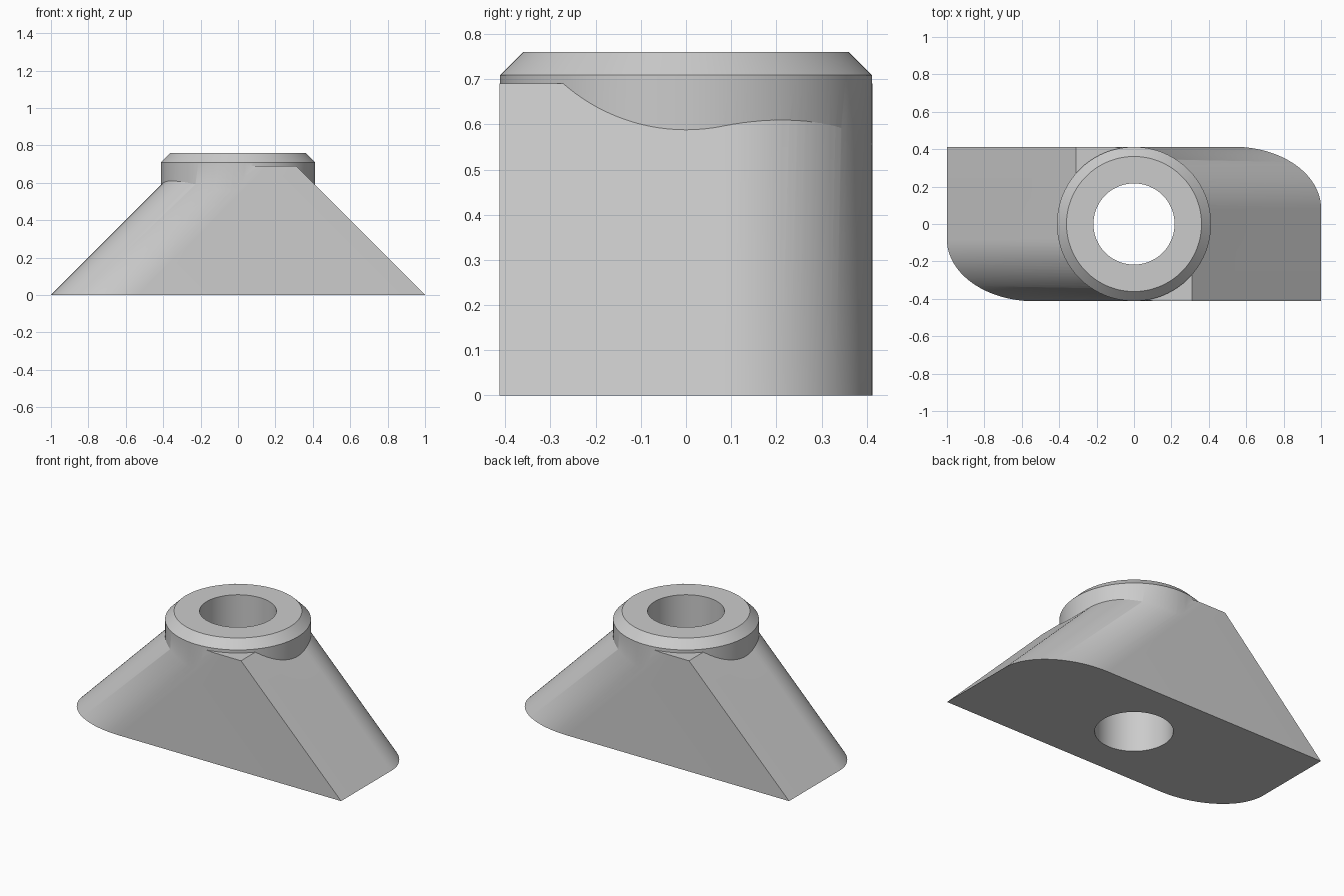
import bpy, bmesh, math

cube = bpy.data.objects.get("Cube")
if cube:
    bpy.data.objects.remove(cube)

HALF_W = 0.413     # half depth of the base
FILLET = 0.33      # radius of the rounded slope edge
SHOULDER = 0.69    # height of the small flat tops
RING_R = 0.412
BORE_R = 0.217
ARC = 24
SEGMENTS = 128

grey = bpy.data.materials.new("grey")
grey.use_nodes = True
COLOUR = (0.6, 0.6, 0.6, 1)
grey.diffuse_color = COLOUR
grey.node_tree.nodes["Principled BSDF"].inputs["Base Color"].default_value = COLOUR


def finish(name, bm):
    bmesh.ops.recalc_face_normals(bm, faces=bm.faces)
    mesh = bpy.data.meshes.new(name)
    bm.to_mesh(mesh)
    bm.free()
    mesh.materials.append(grey)
    obj = bpy.data.objects.new(name, mesh)
    bpy.context.collection.objects.link(obj)
    return obj


def footprint(z):
    """Outline at height z: one square and one rounded corner per end."""
    end = 1 - z
    half = [(end, -HALF_W)]
    for i in range(ARC + 1):
        a = math.pi / 2 * i / ARC
        half.append((end - FILLET * math.sqrt(2) * (1 - math.cos(a)),
                     HALF_W - FILLET * (1 - math.sin(a))))
    return half + [(-x, -y) for x, y in half]


def lathe(name, profile):
    """Solid of revolution from (radius, height) pairs."""
    bm = bmesh.new()
    rings = [[bm.verts.new((r * math.cos(2 * math.pi * i / SEGMENTS),
                            r * math.sin(2 * math.pi * i / SEGMENTS), z))
              for i in range(SEGMENTS)] for r, z in profile]
    bridge(bm, rings)
    return finish(name, bm)


def bridge(bm, rings):
    for low, high in zip(rings, rings[1:]):
        n = len(low)
        for i in range(n):
            j = (i + 1) % n
            bm.faces.new((low[i], low[j], high[j], high[i]))
    bm.faces.new(rings[0][::-1])
    bm.faces.new(rings[-1])


# Sloping base
bm = bmesh.new()
bridge(bm, [[bm.verts.new((x, y, z)) for x, y in footprint(z)]
            for z in (0, SHOULDER)])
base = finish("sloped_base", bm)

# Chamfered collar and bore cutter
collar = lathe("collar_cutter", [(RING_R, 0.03), (RING_R, 0.709), (0.361, 0.76)])
bore = lathe("bore_cutter", [(BORE_R, -0.2), (BORE_R, 1)])

for cutter, operation in ((collar, 'UNION'), (bore, 'DIFFERENCE')):
    mod = base.modifiers.new(cutter.name, 'BOOLEAN')
    mod.operation = operation
    mod.solver = 'EXACT'
    mod.object = cutter

# Bake the booleans, then shade
bpy.context.view_layer.update()
result = bpy.data.meshes.new_from_object(
    base.evaluated_get(bpy.context.evaluated_depsgraph_get()))
base.modifiers.clear()
base.data = result
for cutter in (collar, bore):
    bpy.data.objects.remove(cutter)
base.name = "mounting_boss"
bpy.ops.object.select_all(action='DESELECT')
base.select_set(True)
bpy.context.view_layer.objects.active = base
bpy.ops.object.shade_smooth_by_angle(angle=math.radians(25))
